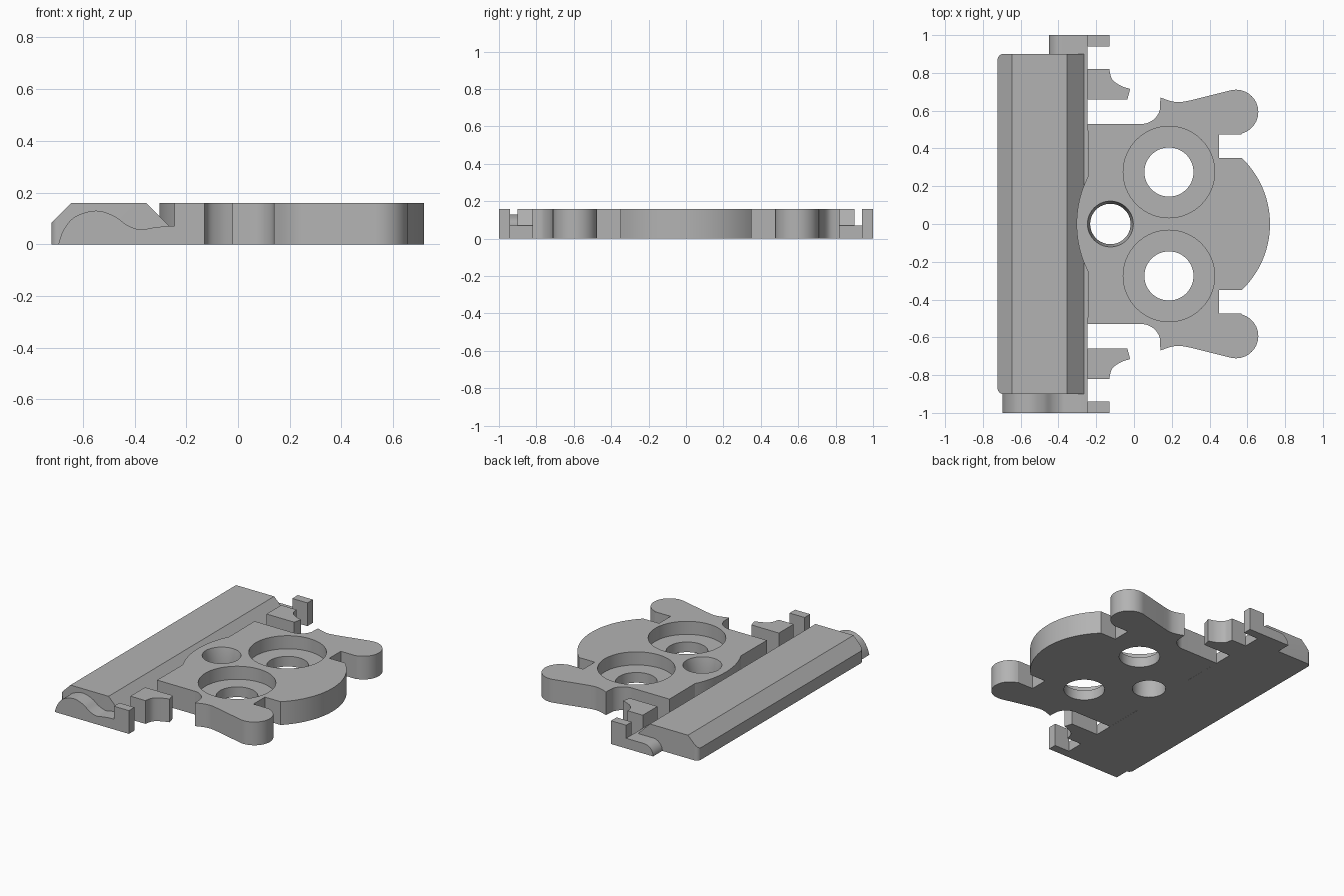
import bpy, bmesh, math
from mathutils import Vector

if "Cube" in bpy.data.objects:
    bpy.data.objects.remove(bpy.data.objects["Cube"])

grey = bpy.data.materials.new("plain grey")
grey.use_nodes = True
grey.diffuse_color = (0.45, 0.45, 0.45, 1)
grey.node_tree.nodes["Principled BSDF"].inputs["Base Color"].default_value = grey.diffuse_color

H = 0.16      # full thickness
FLOOR = 0.07  # height of the low ledge and the recess floors
EDGE = -0.245  # line where the plate meets the ledge


def arc(cx, cy, r, a0, a1, n=24):
    """Points along a circular arc, angles in degrees."""
    step = math.radians(a1 - a0) / n
    return [(cx + r * math.cos(math.radians(a0) + i * step),
             cy + r * math.sin(math.radians(a0) + i * step)) for i in range(n + 1)]


def smooth_path(pts, n=6):
    """Catmull-Rom curve through the points."""
    p = [Vector(pts[0])] + [Vector(q) for q in pts] + [Vector(pts[-1])]
    out = []
    for a, b, c, d in zip(p, p[1:], p[2:], p[3:]):
        for i in range(n):
            t = i / n
            out.append(tuple(0.5 * (2 * b + (c - a) * t + (2 * a - 5 * b + 4 * c - d) * t**2
                                    + (3 * b - a - 3 * c + d) * t**3)))
    return out + [tuple(pts[-1])]


def flip(pts):
    return [(x, -y) for x, y in reversed(pts)]


def prism(name, pts, lo, hi, along="z"):
    """Extrude an outline along z (points are x, y) or y (points are x, z)."""
    bm = bmesh.new()
    place = (lambda a, b: (a, b, lo)) if along == "z" else (lambda a, b: (a, lo, b))
    face = bm.faces.new([bm.verts.new(place(*p)) for p in pts])
    ext = bmesh.ops.extrude_face_region(bm, geom=[face])
    move = Vector((0, 0, hi - lo)) if along == "z" else Vector((0, hi - lo, 0))
    bmesh.ops.translate(bm, vec=move, verts=[v for v in ext["geom"] if isinstance(v, bmesh.types.BMVert)])
    bmesh.ops.recalc_face_normals(bm, faces=bm.faces)
    return finish(name, bm)


def finish(name, bm):
    mesh = bpy.data.meshes.new(name)
    bm.to_mesh(mesh)
    bm.free()
    mesh.materials.append(grey)
    obj = bpy.data.objects.new(name, mesh)
    bpy.context.collection.objects.link(obj)
    return obj


def cone(name, x, y, r_low, r_top, lo, hi):
    bm = bmesh.new()
    bmesh.ops.create_cone(bm, cap_ends=True, segments=64, radius1=r_low, radius2=r_top, depth=hi - lo)
    bmesh.ops.translate(bm, vec=(x, y, (lo + hi) / 2), verts=bm.verts)
    return finish(name, bm)


def boolean(obj, cutter, operation="DIFFERENCE"):
    """Apply a boolean and throw the cutter away."""
    cutter.hide_render = True
    mod = obj.modifiers.new("cut", "BOOLEAN")
    mod.operation, mod.solver, mod.object = operation, "EXACT", cutter
    bpy.context.view_layer.objects.active = obj
    bpy.ops.object.modifier_apply(modifier=mod.name)
    bpy.data.objects.remove(cutter)


parts = []

# Main plate: ear and rounded nose on one half, mirrored to the other
fillet = arc(0.04, 0.63, 0.1, -90, -15, 12)
half = [(EDGE, 0.53)] + fillet + smooth_path(
    [(0.14, 0.67), (0.19, 0.652), (0.24, 0.645), (0.3, 0.655)])
half += arc(0.54, 0.593, 0.118, 103, -76, 28)
half += [(0.57, 0.475), (0.45, 0.475), (0.45, 0.35)]
nose = math.degrees(math.asin(0.35 / 0.483))
half += arc(0.237, 0, 0.483, nose, 0, 20)
bulge_angle = math.degrees(math.asin(0.25 / 0.55))
bulge = arc(0.247, 0, 0.551, 180 + bulge_angle, 180 - bulge_angle, 28)
plate = prism("plate", half + flip(half)[1:] + bulge, 0, H)
for side in (-1, 1):
    boolean(plate, cone("recess_cutter", 0.185, side * 0.275, 0.242, 0.242, FLOOR, H + 0.1))
    boolean(plate, cone("hole_cutter", 0.185, side * 0.275, 0.13, 0.13, -0.1, H + 0.1))
boolean(plate, cone("small_hole_cutter", -0.125, 0, 0.107, 0.107, -0.1, H + 0.1))
boolean(plate, cone("countersink_cutter", -0.125, 0, 0.107, 0.1215, 0.09, H + 0.001))
parts.append(plate)

# Long bevelled bar with a low ledge, its outer corners rounded
bar = prism("bar", [(EDGE, 0), (-0.722, 0), (-0.722, 0.083), (-0.645, H), (-0.355, H),
                    (-0.265, FLOOR), (EDGE, FLOOR)], -0.9, 0.9, "y")
corner = arc(-0.692, 0.87, 0.03, 90, 180, 8)
rounded = [(0, 0.9)] + corner + flip(corner) + [(0, -0.9)]
boolean(bar, prism("corner_cutter", rounded, -0.1, 0.3), "INTERSECT")
parts.append(bar)

# Wavy step at the front end, short curved step at the back end
wave = smooth_path([(-0.695, 0), (-0.675, 0.055), (-0.63, 0.107), (-0.55, 0.13), (-0.48, 0.11),
                    (-0.43, 0.075), (-0.38, 0.057), (-0.33, 0.064), (-0.28, FLOOR), (EDGE, FLOOR)])
parts.append(prism("front_step", wave + [(EDGE, 0)], -1, -0.9, "y"))
curve = arc(-0.38, 0, FLOOR, 180, 90, 12)
parts.append(prism("back_step", curve + [(EDGE, FLOOR), (EDGE, 0)], 0.9, 1, "y"))

# Hooks and end tabs on both ends
hook = [(EDGE, 0.66), (-0.035, 0.66)] + smooth_path(
    [(-0.02, 0.715), (-0.07, 0.732), (-0.115, 0.765), (-0.13, 0.815)]) + [(-0.13, 0.82), (EDGE, 0.82)]
tab = [(EDGE, 0.94), (-0.13, 0.94), (-0.13, 1), (EDGE, 1)]
for end, shape in (("back", lambda p: p), ("front", flip)):
    parts.append(prism(end + "_hook", shape(hook), 0, H))
    parts.append(prism(end + "_tab", shape(tab), 0, H))

# Smooth curved walls, keep edges crisp
bpy.ops.object.select_all(action="DESELECT")
for obj in parts:
    obj.select_set(True)
bpy.context.view_layer.objects.active = plate
bpy.ops.object.shade_smooth_by_angle(angle=math.radians(25))
